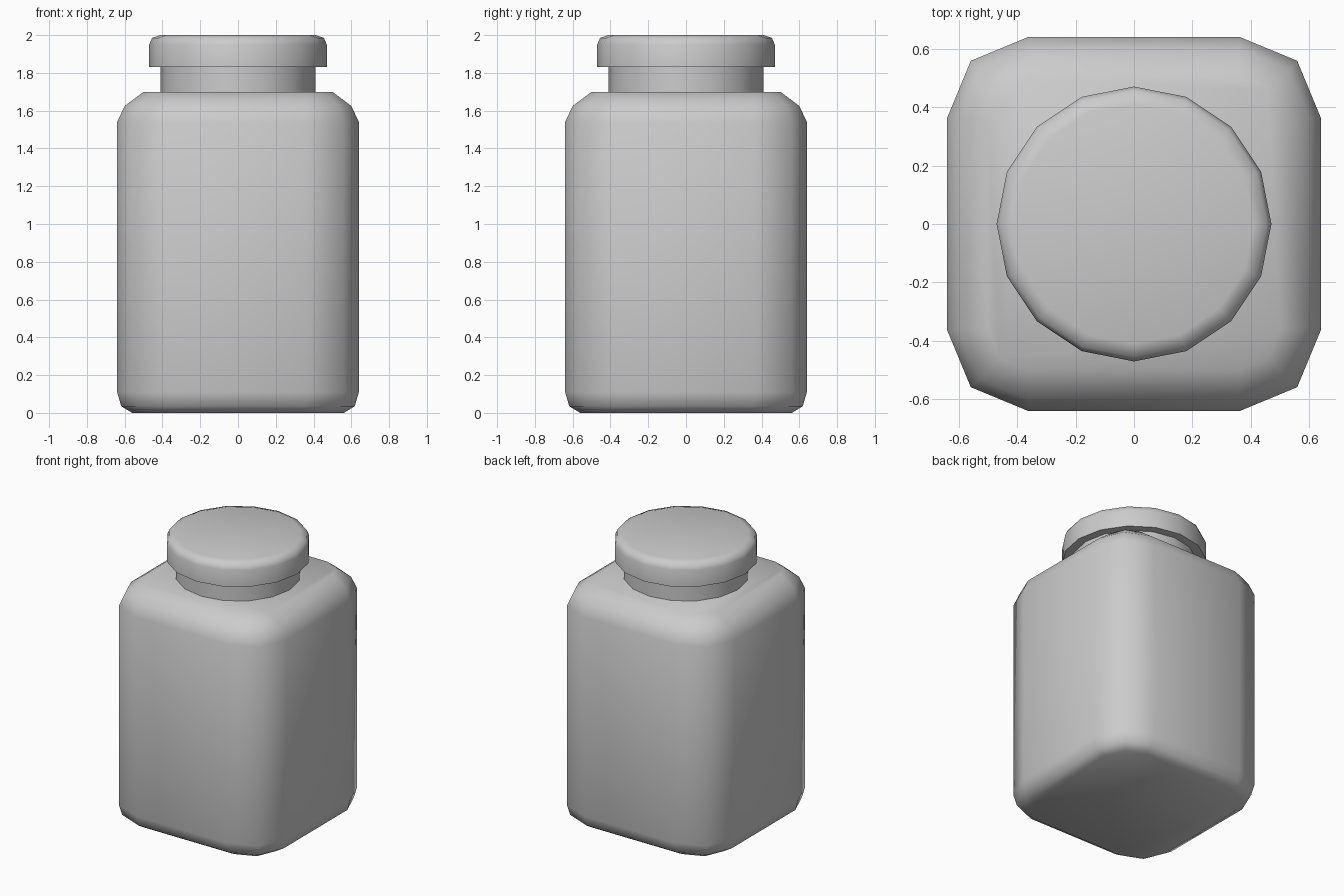
import bpy, bmesh, math

cube = bpy.data.objects.get("Cube")
if cube:
    bpy.data.objects.remove(cube, do_unlink=True)

grey = bpy.data.materials.new("plain_grey")
grey.use_nodes = True
colour = (0.6, 0.6, 0.6, 1)
grey.diffuse_color = colour
grey.node_tree.nodes["Principled BSDF"].inputs["Base Color"].default_value = colour


def circle(radius, sides=16):
    return [(radius * math.cos(math.tau * i / sides),
             radius * math.sin(math.tau * i / sides)) for i in range(sides)]


def rounded_square(inset, flat=0.36, radius=0.28, steps=2):
    """Square outline whose corner arcs shrink with the inset."""
    points = []
    for corner in range(4):
        start = corner * math.pi / 2
        middle = start + math.pi / 4
        cx = flat * math.copysign(1, math.cos(middle))
        cy = flat * math.copysign(1, math.sin(middle))
        for s in range(steps + 1):
            a = start + s * math.pi / 2 / steps
            points.append((cx + (radius - inset) * math.cos(a),
                           cy + (radius - inset) * math.sin(a)))
    return points


def loft(name, outline, levels, cap_bottom=True, cap_top=True):
    """Skin a stack of outlines; each level is (outline size, height)."""
    bm = bmesh.new()
    rings = [[bm.verts.new((x, y, z)) for x, y in outline(size)]
             for size, z in levels]
    for low, high in zip(rings, rings[1:]):
        n = len(low)
        for i in range(n):
            j = (i + 1) % n
            bm.faces.new((low[i], low[j], high[j], high[i]))
    if cap_bottom:
        bm.faces.new(rings[0][::-1])
    if cap_top:
        bm.faces.new(rings[-1])
    mesh = bpy.data.meshes.new(name)
    bm.to_mesh(mesh)
    bm.free()
    mesh.materials.append(grey)
    obj = bpy.data.objects.new(name, mesh)
    bpy.context.collection.objects.link(obj)
    bpy.ops.object.select_all(action='DESELECT')
    obj.select_set(True)
    bpy.context.view_layer.objects.active = obj
    bpy.ops.object.shade_smooth_by_angle(angle=math.radians(60))
    return obj


# Square bottle with a small base bevel and a larger shoulder bevel
loft("bottle_body", rounded_square,
     [(0.08, 0), (0.022, 0.035), (0, 0.11),
      (0, 1.54), (0.04, 1.625), (0.14, 1.70)])

# Short neck
loft("bottle_neck", circle, [(0.41, 1.70), (0.41, 1.83)], False, False)

# Lid with a flat underside rim and a softened top edge
loft("lid", circle,
     [(0.41, 1.83), (0.47, 1.83), (0.47, 1.95), (0.455, 1.985), (0.41, 2.0)],
     cap_bottom=False)
